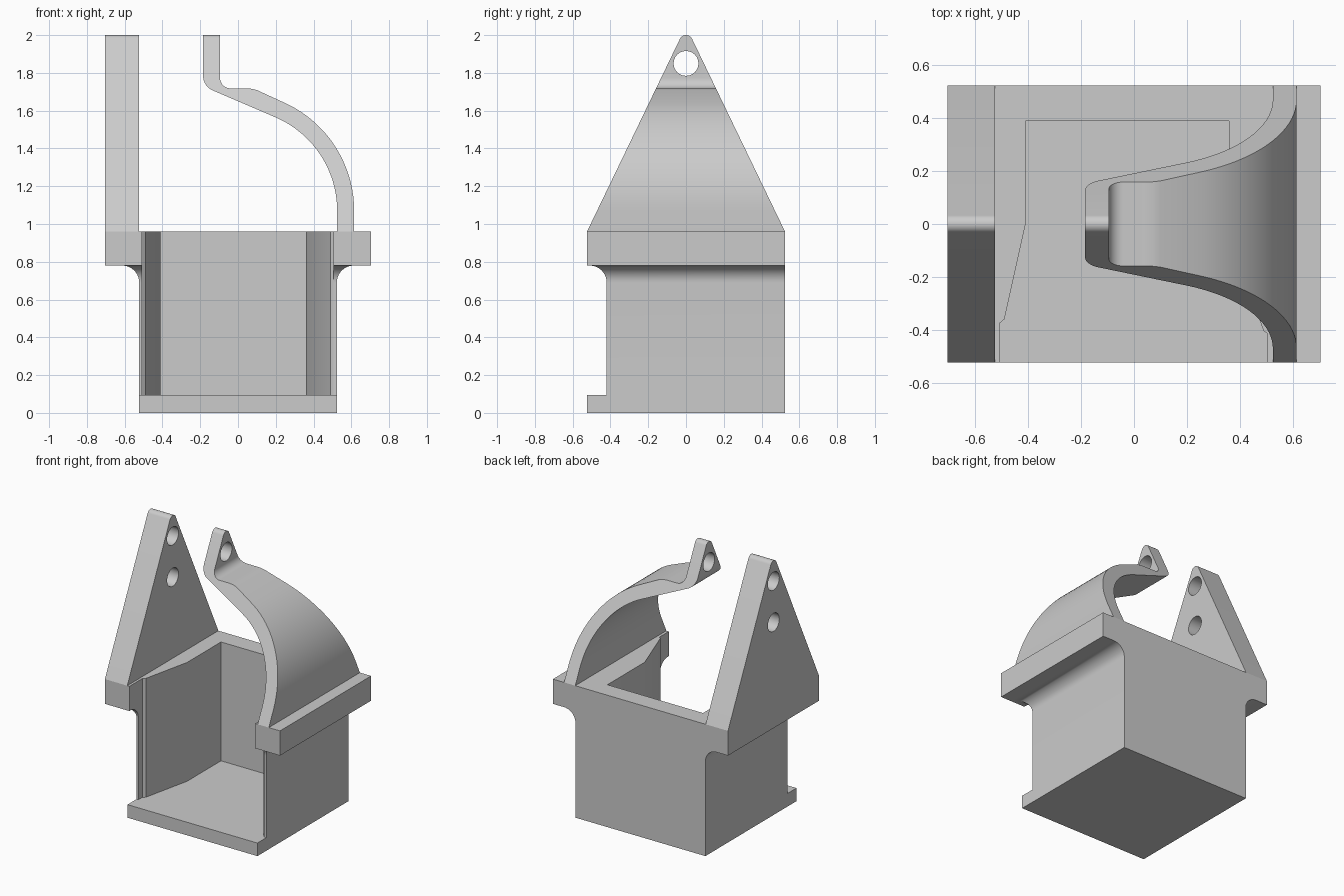
import bpy
import bmesh
from math import sin, cos, pi, radians
from mathutils import Vector

cube = bpy.data.objects.get("Cube")
if cube:
    bpy.data.objects.remove(cube, do_unlink=True)

grey = bpy.data.materials.new("plain grey")
grey.use_nodes = True
COLOUR = (0.6, 0.6, 0.6, 1)
grey.diffuse_color = COLOUR
grey.node_tree.nodes["Principled BSDF"].inputs["Base Color"].default_value = COLOUR

HALF, DEPTH, WALL_FRONT = 0.523, 0.524, -0.42
FLOOR, RIM_LOW, RIM_TOP = 0.095, 0.78, 0.96
RIM_HALF, FILLET = 0.705, 0.09


def loft(name, rings):
    """Closed solid through rings that share one point count."""
    bm = bmesh.new()
    loops = [[bm.verts.new(p) for p in ring] for ring in rings]
    n = len(loops[0])
    for a, b in zip(loops, loops[1:]):
        for i in range(n):
            j = (i + 1) % n
            bm.faces.new((a[i], a[j], b[j], b[i]))
    bm.faces.new(loops[0][::-1])
    bm.faces.new(loops[-1])
    bmesh.ops.recalc_face_normals(bm, faces=bm.faces[:])
    mesh = bpy.data.meshes.new(name)
    bm.to_mesh(mesh)
    bm.free()
    mesh.materials.append(grey)
    obj = bpy.data.objects.new(name, mesh)
    bpy.context.collection.objects.link(obj)
    return obj


def extrude(name, points, axis, low, high):
    """Extrude a 2D outline along the given axis."""
    def place(p, t):
        c = list(p)
        c.insert(axis, t)
        return Vector(c)
    return loft(name, [[place(p, t) for p in points] for t in (low, high)])


def arc(cx, cy, r, start, end, steps):
    angles = [radians(start + (end - start) * i / steps) for i in range(steps + 1)]
    return [(cx + r * cos(a), cy + r * sin(a)) for a in angles]


def boolean(obj, cutter, operation):
    cutter.hide_render = True
    mod = obj.modifiers.new("cut", "BOOLEAN")
    mod.operation, mod.object, mod.solver = operation, cutter, "EXACT"
    bpy.context.view_layer.objects.active = obj
    bpy.ops.object.modifier_apply(modifier=mod.name)
    bpy.data.objects.remove(cutter, do_unlink=True)


def drill(obj, z):
    circle = arc(0, z, 0.066, 0, 345, 23)
    boolean(obj, extrude("hole_cutter", circle, 0, -1, 1), "DIFFERENCE")


def rect(half, front, z):
    return [(-half, front, z), (half, front, z), (half, DEPTH, z), (-half, DEPTH, z)]


# Base plate
base = loft("base_plate", [rect(HALF, -DEPTH, 0), rect(HALF, -DEPTH, FLOOR)])

# Housing walls flaring through a fillet into the rim
rings = [rect(HALF, WALL_FRONT, FLOOR)]
for i in range(11):
    t = pi / 2 * i / 10
    d = FILLET * (1 - cos(t))
    rings.append(rect(HALF + d, WALL_FRONT - d, RIM_LOW - FILLET + FILLET * sin(t)))
rings += [rect(RIM_HALF, -DEPTH, RIM_LOW), rect(RIM_HALF, -DEPTH, RIM_TOP)]
housing = loft("housing", rings)

# Cavity, open at the top and front
cavity = [(-0.41, 0.39), (-0.41, 0), (-0.49, -0.36), (-0.508, -0.375), (-0.508, -0.7),
          (0.505, -0.7), (0.505, -0.415), (0.49, -0.405), (0.36, -0.04), (0.36, 0.39)]
boolean(housing, extrude("cavity_cutter", cavity, 2, 0.05, 1.2), "DIFFERENCE")

# Rounded triangle shared by both ears
TIP = 0.036
triangle = [(-DEPTH, RIM_TOP), (DEPTH, RIM_TOP)] + arc(0, 2 - TIP, TIP, 25.8, 154.2, 12)

# Straight ear with two holes
ear = extrude("straight_ear", triangle, 0, -RIM_HALF, -0.525)
drill(ear, 1.85)
drill(ear, 1.55)

# Curved arm ending in an upright tab
CX, CZ = -0.013, 1.07
profile = [(0.615, RIM_TOP)] + arc(CX, CZ, 0.628, 0, 66.7, 20)
profile += [(0.1, 1.709), (0.07, 1.716), (0.04, 1.718)]
profile += arc(-0.04, 1.773, 0.055, 270, 180, 8) + [(-0.095, 2.1), (-0.185, 2.1)]
profile += arc(-0.1, 1.785, 0.085, 180, 246.7, 8)
profile += arc(CX, CZ, 0.538, 66.7, 0, 20) + [(0.525, RIM_TOP)]
arm = extrude("curved_arm", profile, 1, -0.6, 0.6)
boolean(arm, extrude("taper_cutter", triangle, 0, -1, 1), "INTERSECT")
drill(arm, 1.85)

# Smooth the rounded surfaces, keep hard edges
bpy.ops.object.select_all(action="DESELECT")
for obj in (base, housing, ear, arm):
    obj.select_set(True)
bpy.context.view_layer.objects.active = housing
bpy.ops.object.shade_smooth_by_angle(angle=radians(25))
